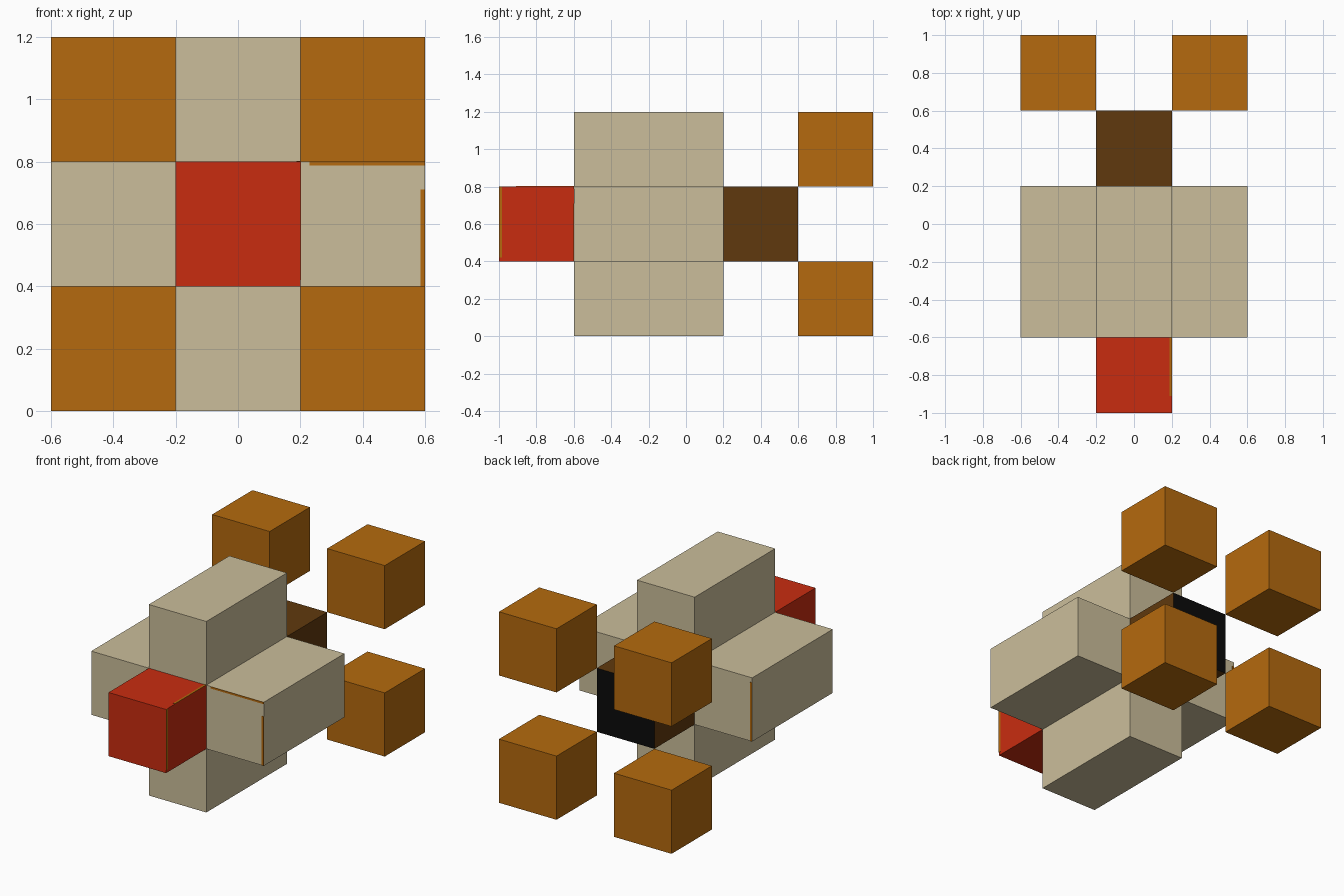
import bpy, bmesh
from mathutils import Vector

if "Cube" in bpy.data.objects:
    bpy.data.objects.remove(bpy.data.objects["Cube"])


def material(name, rgb):
    def lin(c):
        c /= 255
        return c / 12.92 if c <= 0.04045 else ((c + 0.055) / 1.055) ** 2.4
    m = bpy.data.materials.new(name)
    m.diffuse_color = (*[lin(c) for c in rgb], 1)
    m.use_nodes = True
    m.node_tree.nodes["Principled BSDF"].inputs["Base Color"].default_value = m.diffuse_color
    return m


TAN = material("tan", (203, 190, 155))
ORANGE = material("orange", (181, 106, 14))
RED = material("red", (201, 44, 16))
BROWN = material("dark brown", (96, 57, 13))
BLACK = material("black", (10, 10, 10))


def box(name, lo, hi, *mats):
    lo, hi = Vector(lo), Vector(hi)
    bm = bmesh.new()
    bmesh.ops.create_cube(bm, size=1)
    for v in bm.verts:
        v.co = (lo + hi) / 2 + v.co * (hi - lo)
    bm.normal_update()
    mesh = bpy.data.meshes.new(name)
    # a second material, if given, colours the back face
    if len(mats) > 1:
        for f in bm.faces:
            f.material_index = int(f.normal.y > 0.9)
    bm.to_mesh(mesh)
    bm.free()
    for m in mats:
        mesh.materials.append(m)
    ob = bpy.data.objects.new(name, mesh)
    bpy.context.collection.objects.link(ob)
    return ob


def block(name, x, z, y0, y1, *mats):
    return box(name, (x - 0.2, y0, z - 0.2), (x + 0.2, y1, z + 0.2), *mats)


# four long body beams arranged as a cross
for name, x, z in (("left", -0.4, 0.6), ("right", 0.4, 0.6),
                   ("lower", 0, 0.2), ("upper", 0, 1.0)):
    block(name + "_beam", x, z, -0.6, 0.2, TAN)

# red nose and dark tail with black end
block("nose_block", 0, 0.6, -1.0, -0.6, RED)
block("tail_block", 0, 0.6, 0.2, 0.6, BROWN, BLACK)

# four rear corner cubes
for x in (-0.4, 0.4):
    for z in (0.2, 1.0):
        block("rear_cube", x, z, 0.6, 1.0, ORANGE)

# thin orange edge lines on the right beam and nose
T = 0.002
box("beam_top_line", (0.23, -0.6 - T, 0.788), (0.6, -0.6, 0.8), ORANGE)
box("beam_side_line", (0.585, -0.6 - T, 0.4), (0.6, -0.6, 0.71), ORANGE)
box("nose_side_line", (0.2, -1.0, 0.42), (0.2 + T, -0.985, 0.8), ORANGE)
box("nose_top_line", (0.187, -0.91, 0.8), (0.2, -0.6, 0.8 + T), ORANGE)
box("beam_back_line", (-0.6, 0.2, 0.4), (-0.588, 0.2 + T, 0.77), ORANGE)
